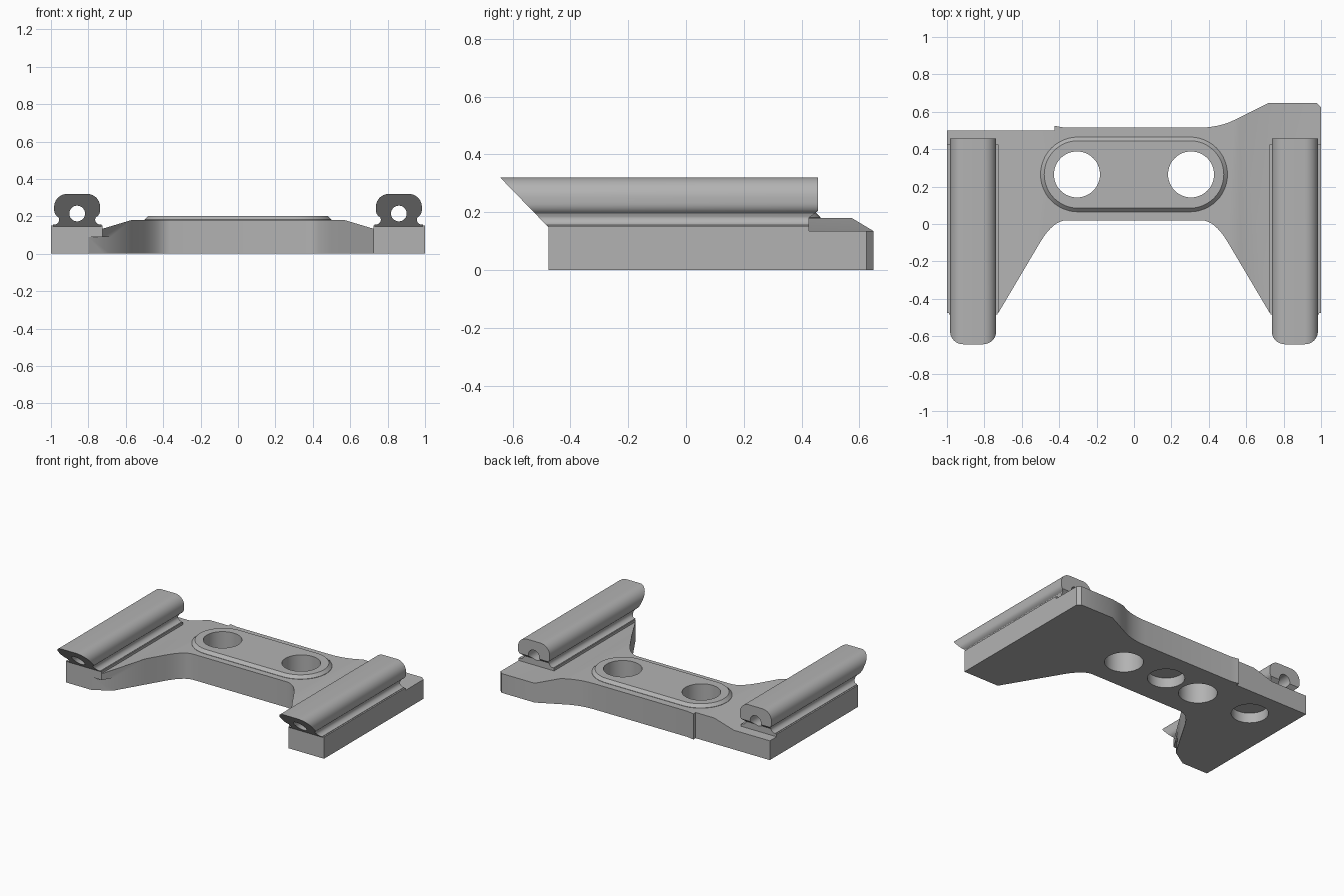
import bpy
import bmesh
from math import cos, sin, pi, radians
from mathutils import Vector

cube = bpy.data.objects.get("Cube")
if cube:
    bpy.data.objects.remove(cube, do_unlink=True)

GREY = (0.45, 0.45, 0.45, 1)
grey = bpy.data.materials.new("plain grey")
grey.use_nodes = True
grey.diffuse_color = GREY
grey.node_tree.nodes["Principled BSDF"].inputs["Base Color"].default_value = GREY


def finish(bm, name):
    bmesh.ops.recalc_face_normals(bm, faces=bm.faces)
    mesh = bpy.data.meshes.new(name)
    bm.to_mesh(mesh)
    bm.free()
    mesh.materials.append(grey)
    obj = bpy.data.objects.new(name, mesh)
    bpy.context.collection.objects.link(obj)
    return obj


def extrude(points, offset):
    """Prism from a closed loop of 3D points."""
    bm = bmesh.new()
    face = bm.faces.new([bm.verts.new(p) for p in points])
    new = bmesh.ops.extrude_face_region(bm, geom=[face])["geom"]
    verts = [g for g in new if isinstance(g, bmesh.types.BMVert)]
    bmesh.ops.translate(bm, verts=verts, vec=offset)
    return bm


def prism(name, outline, z0, z1):
    return finish(extrude([(x, y, z0) for x, y in outline], (0, 0, z1 - z0)), name)


def rounded(a, corner, b, steps=8):
    """Smooth curve from a to b that hugs the corner."""
    a, corner, b = Vector(a), Vector(corner), Vector(b)
    ts = [i / steps for i in range(steps + 1)]
    return [tuple(a * (1 - t) ** 2 + corner * 2 * t * (1 - t) + b * t * t) for t in ts]


def arc(cx, cy, r, start, end, steps):
    angles = [radians(start + (end - start) * i / steps) for i in range(steps + 1)]
    return [(cx + r * cos(a), cy + r * sin(a)) for a in angles]


def circle(cx, cy, r):
    return arc(cx, cy, r, 0, 360, 48)[:-1]


def cut(obj, cutter):
    mod = obj.modifiers.new("cut", "BOOLEAN")
    mod.operation = "DIFFERENCE"
    mod.solver = "EXACT"
    mod.object = cutter
    bpy.context.view_layer.objects.active = obj
    bpy.ops.object.modifier_apply(modifier=mod.name)
    bpy.data.objects.remove(cutter, do_unlink=True)


def shade(obj):
    bpy.ops.object.select_all(action="DESELECT")
    obj.select_set(True)
    bpy.context.view_layer.objects.active = obj
    bpy.ops.object.shade_smooth_by_angle(angle=radians(30))


# Bridge plate: outline with a splayed front and a wider left rear corner
outline = [(-1, -0.475), (-0.725, -0.475)]
outline += rounded((-0.5, -0.095), (-0.43, 0.02), (-0.36, 0.02))
outline += rounded((0.36, 0.02), (0.43, 0.02), (0.5, -0.095))
outline += [(0.725, -0.475), (1, -0.475), (1, 0.625), (0.975, 0.648), (0.72, 0.648)]
outline += rounded((0.53, 0.553), (0.45, 0.515), (0.34, 0.515))
outline += [(-0.37, 0.515), (-0.425, 0.525), (-0.425, 0.5), (-1, 0.5)]
LOW, HIGH, INNER, OUTER = 0.135, 0.18, 0.57, 0.72
bm = extrude([(x, y, 0) for x, y in outline], (0, 0, HIGH))
for x in (-OUTER, -INNER, INNER, OUTER):
    bmesh.ops.bisect_plane(bm, geom=bm.verts[:] + bm.edges[:] + bm.faces[:],
                           plane_co=(x, 0, 0), plane_no=(1, 0, 0))
# The top slopes down towards both ends
for v in bm.verts:
    if v.co.z > 0.1:
        t = min(max((abs(v.co.x) - INNER) / (OUTER - INNER), 0), 1)
        v.co.z = HIGH + (LOW - HIGH) * t
plate = finish(bm, "bridge_plate")

# Raised oval pad with a chamfered rim
CY = 0.265


def oval(r):
    return arc(0.3, CY, r, -90, 90, 24) + arc(-0.3, CY, r, 90, 270, 24)


bm = bmesh.new()
rings = [[bm.verts.new((x, y, z)) for x, y in oval(r)]
         for r, z in ((0.2, 0.17), (0.2, 0.182), (0.18, 0.202))]
count = len(rings[0])
for low, high in zip(rings, rings[1:]):
    for i in range(count):
        j = (i + 1) % count
        bm.faces.new((low[i], low[j], high[j], high[i]))
bm.faces.new(rings[0])
bm.faces.new(rings[-1])
pad = finish(bm, "oval_pad")

# Through holes in plate and pad
for x in (-0.305, 0.305):
    for part in (plate, pad):
        cut(part, prism("hole_cutter", circle(x, CY, 0.123), -0.1, 0.4))
# Blind pockets underneath
for x in (-0.03, -0.72):
    cut(plate, prism("pocket_cutter", circle(x, CY + 0.015, 0.118), -0.1, 0.07))
# Lower corner relief on the right leg
cut(plate, prism("relief_cutter", [(-0.8, -0.475), (-0.8, -0.6), (-0.5, -0.6),
                                   (-0.5, -0.295), (-0.68, -0.4)], -0.1, 0.09))
shade(plate)
shade(pad)


# Rails: bulb on a narrow flared neck, bored through, with a raked front
def rail_profile():
    half = [(0.13, 0.145), (0.13, 0.155)]
    half += rounded((0.118, 0.155), (0.095, 0.165), (0.096, 0.185), 6)
    half += rounded((0.1, 0.195), (0.123, 0.208), (0.123, 0.235), 6)
    half += arc(0.053, 0.25, 0.07, 0, 90, 10)
    return half + [(-x, z) for x, z in reversed(half)]


for side, cx in (("right", -0.86), ("left", 0.86)):
    x0, x1 = sorted((cx * 0.725 / 0.86, cx / 0.86))
    base = prism(side + "_rail_base", [(x0, -0.475), (x1, -0.475), (x1, 0.425), (x0, 0.425)],
                 0.12, 0.152)

    bm = extrude([(cx + x, -0.8, z) for x, z in rail_profile()], (0, 1.257, 0))
    cut_result = bmesh.ops.bisect_plane(
        bm, geom=bm.verts[:] + bm.edges[:] + bm.faces[:],
        plane_co=(0, -0.478, 0.15), plane_no=(0, -0.17, -0.165), clear_outer=True)
    edges = [g for g in cut_result["geom_cut"] if isinstance(g, bmesh.types.BMEdge)]
    bmesh.ops.contextual_create(bm, geom=edges)
    rail = finish(bm, side + "_rail")
    bore = extrude([(x, -1, z) for x, z in circle(cx, 0.215, 0.042)], (0, 2, 0))
    cut(rail, finish(bore, "bore_cutter"))
    # Undercut below the rear end of the rail
    under = extrude([(cx - 0.2, y, z) for y, z in
                     ((0.425, 0.1), (0.425, 0.18), (0.457, 0.205), (0.5, 0.205), (0.5, 0.1))],
                    (0.4, 0, 0))
    cut(rail, finish(under, "undercut_cutter"))
    shade(rail)
